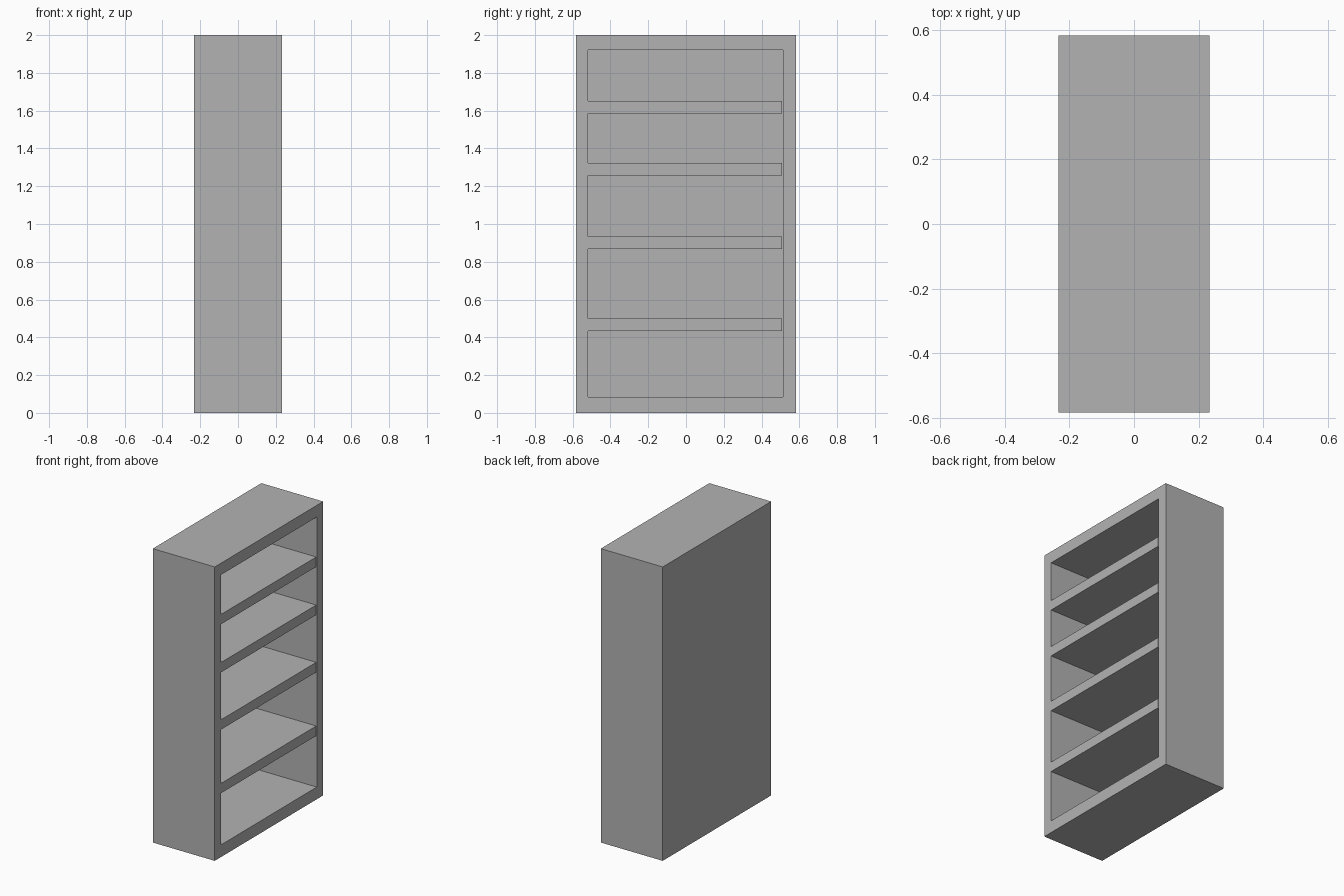
import bpy
import bmesh
from mathutils import Matrix, Vector

cube = bpy.data.objects.get("Cube")
if cube:
    bpy.data.objects.remove(cube, do_unlink=True)

# Overall size and the opening in the +x side
HALF_X, HALF_Y, HEIGHT = 0.233, 0.583, 2.0
OPEN_Y = (-0.518, 0.514)
OPEN_Z = (0.083, 1.92)
BACK_X = -0.222
SHELF_END = 0.508
SHELF_BOTTOMS = (0.434, 0.867, 1.257, 1.584)
SHELF_THICK = 0.067

grey = bpy.data.materials.new("plain grey")
grey.use_nodes = True
colour = (0.45, 0.45, 0.45, 1)
grey.diffuse_color = colour
grey.node_tree.nodes["Principled BSDF"].inputs["Base Color"].default_value = colour


def box(bm, low, high):
    """Add a box between two corners."""
    low, high = Vector(low), Vector(high)
    matrix = Matrix.Translation((low + high) / 2) @ Matrix.Diagonal((*(high - low), 1))
    bmesh.ops.create_cube(bm, size=1, matrix=matrix)


def finish(bm, name):
    mesh = bpy.data.meshes.new(name)
    bm.to_mesh(mesh)
    bm.free()
    mesh.materials.append(grey)
    bpy.context.collection.objects.link(bpy.data.objects.new(name, mesh))


# Carcass: a solid block, its +x face inset to a frame and pushed in to a thin back
bm = bmesh.new()
box(bm, (-HALF_X, -HALF_Y, 0), (HALF_X, HALF_Y, HEIGHT))
face = max(bm.faces, key=lambda f: f.calc_center_median().x)
bmesh.ops.inset_individual(bm, faces=[face], thickness=0.05)
for v in face.verts:
    v.co.y = OPEN_Y[v.co.y > 0]
    v.co.z = OPEN_Z[v.co.z > HEIGHT / 2]
back = bmesh.ops.extrude_discrete_faces(bm, faces=[face])["faces"][0]
for v in back.verts:
    v.co.x = BACK_X
bmesh.ops.recalc_face_normals(bm, faces=bm.faces)
finish(bm, "cabinet_frame")

# Shelves, flush with the front of the frame
for number, z in enumerate(SHELF_BOTTOMS, 1):
    bm = bmesh.new()
    box(bm, (BACK_X, OPEN_Y[0], z), (HALF_X, SHELF_END, z + SHELF_THICK))
    finish(bm, f"shelf_{number}")
